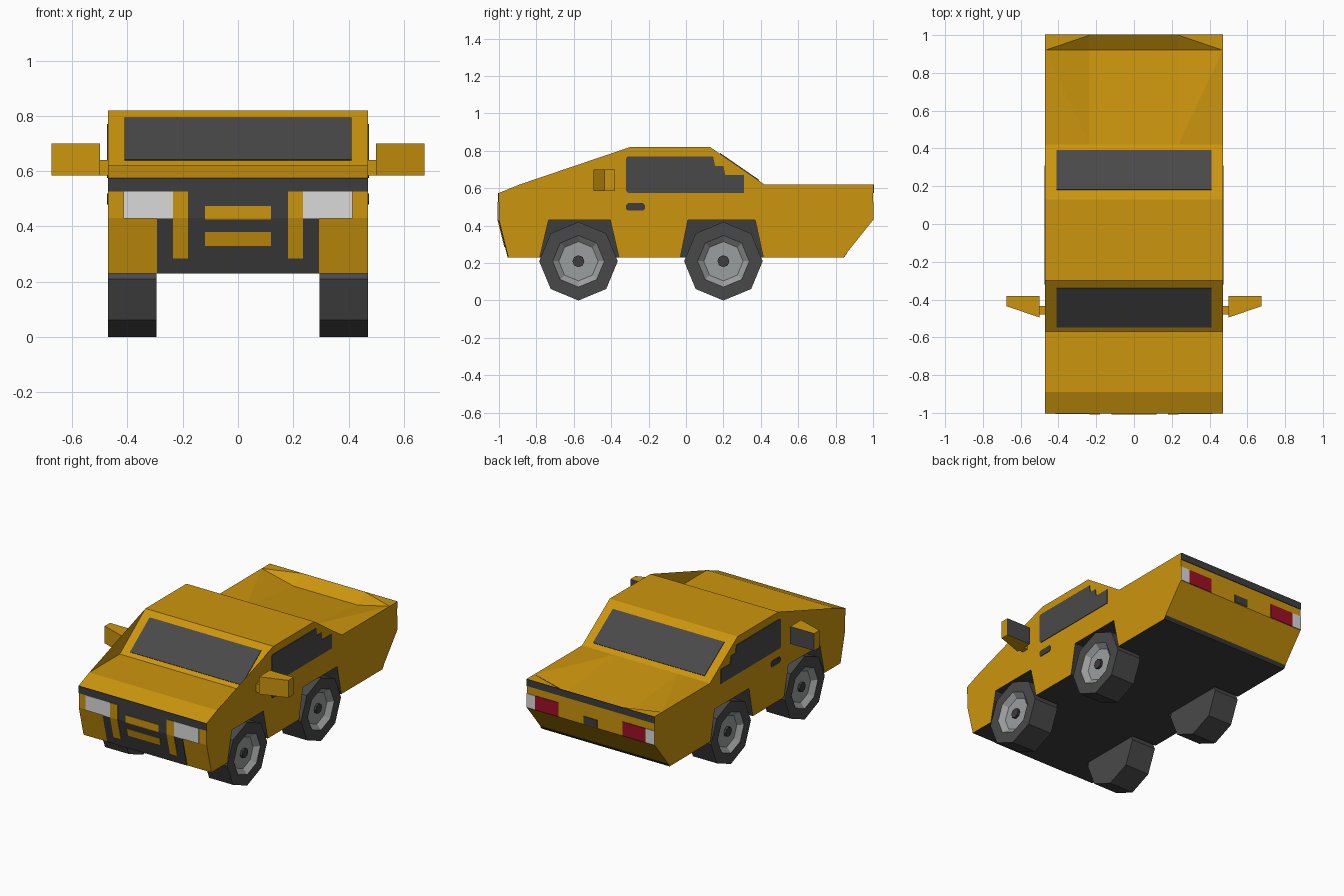
import bpy, bmesh, math
from mathutils import Vector

if "Cube" in bpy.data.objects:
    bpy.data.objects.remove(bpy.data.objects["Cube"])


def mat(name, r, g, b):
    m = bpy.data.materials.new(name)
    m.diffuse_color = (r, g, b, 1)
    m.use_nodes = True
    m.node_tree.nodes["Principled BSDF"].inputs["Base Color"].default_value = m.diffuse_color
    return m


PAINT = mat("gold paint", 0.60, 0.30, 0.004)
TRIM = mat("dark trim", 0.047, 0.047, 0.047)
GLASS = mat("dark glass", 0.066, 0.066, 0.066)
RIM = mat("grey rim", 0.33, 0.345, 0.345)
LAMP = mat("white lamp", 0.70, 0.70, 0.70)
RED = mat("red lamp", 0.34, 0.005, 0.02)


def finish(name, bm, mats):
    bmesh.ops.recalc_face_normals(bm, faces=bm.faces)
    me = bpy.data.meshes.new(name)
    bm.to_mesh(me)
    bm.free()
    for m in mats:
        me.materials.append(m)
    ob = bpy.data.objects.new(name, me)
    bpy.context.collection.objects.link(ob)
    return ob


def loft(name, loops, mats, index=None):
    """Closed solid through equal loops; index = start cap, bands, end cap."""
    bm = bmesh.new()
    index = index or [0] * (len(loops) + 1)
    rings = [[bm.verts.new(p) for p in lp] for lp in loops]
    bm.faces.new(rings[0]).material_index = index[0]
    for k in range(len(rings) - 1):
        a, b = rings[k], rings[k + 1]
        for i in range(len(a)):
            j = (i + 1) % len(a)
            bm.faces.new((a[i], a[j], b[j], b[i])).material_index = index[k + 1]
    bm.faces.new(rings[-1]).material_index = index[-1]
    return finish(name, bm, mats)


def plate(name, pts, out, m, thick=0.004):
    d = Vector(out).normalized() * thick
    return loft(name, [pts, [Vector(p) + d for p in pts]], [m])


# Body: side profile (y, z) swept over four columns, bed dips between the inner ones
profile = [(-1, .43), (-1, .575), (-.89, .62), (-.57, .62), (-.30, .82), (.13, .82),
           (.42, .62), (.92, .62), (1, .62), (1, .43), (.84, .23), (-.95, .23)]
bm = bmesh.new()
cols = []
for x in (-.47, -.235, .235, .47):
    cols.append([bm.verts.new((x, y, .565 if y == .92 and abs(x) < .3 else z))
                 for y, z in profile])
n = len(profile)
for a, b in zip(cols, cols[1:]):
    for i in range(n):
        bm.faces.new((a[i], a[(i + 1) % n], b[(i + 1) % n], b[i]))
bm.faces.new(cols[0])
bm.faces.new(cols[-1])
bmesh.ops.triangulate(bm, faces=bm.faces)
body = finish("body", bm, [PAINT, TRIM])

# Wheel arches cut into the sides
arches = [[(-.805, .13), (-.735, .43), (-.405, .43), (-.335, .13)],
          [(-.05, .13), (.01, .43), (.37, .43), (.435, .13)]]
for s in (-1, 1):
    for arch in arches:
        cutter = loft("arch_cutter", [[(s * x, y, z) for y, z in arch] for x in (.29, .6)], [TRIM])
        cutter.hide_render = True
        mod = body.modifiers.new("arch", 'BOOLEAN')
        mod.operation, mod.solver, mod.object = 'DIFFERENCE', 'EXACT', cutter
        bpy.context.view_layer.objects.active = body
        bpy.ops.object.modifier_apply(modifier=mod.name)
        bpy.data.objects.remove(cutter)

# Dark underside and arch linings
for f in body.data.polygons:
    c, nr = f.center, f.normal
    lining = c.z < .44 and -.9 < c.y < .8 and (abs(nr.y) > .9 or abs(c.x) < .4 and abs(nr.x) > .9)
    f.material_index = 1 if nr.z < -.9 or lining else 0


# Plates that follow the bent front (side -1) or rear (side 1) surface
def end_y(z, side):
    low = max(0, .43 - z) / .2
    return -1 + .05 * low if side < 0 else 1 - .16 * low


def end_plate(name, side, x0, x1, z0, z1, m, thick=.004):
    cuts = [z0, .43, z1] if z0 < .43 < z1 else [z0, z1]
    for a, b in zip(cuts, cuts[1:]):
        pts = [(x, end_y(z, side), z) for x, z in ((x0, a), (x1, a), (x1, b), (x0, b))]
        plate(name, pts, (0, side, 0), m, thick)


# Front: grille, headlights and bars
end_plate("front_band", -1, -.47, .47, .527, .575, TRIM)
end_plate("grille_upper", -1, -.235, .235, .43, .527, TRIM)
end_plate("grille_lower", -1, -.293, .293, .23, .43, TRIM)
for s in (-1, 1):
    end_plate("headlight", -1, s * .235, s * .415, .428, .527, LAMP, .006)
    end_plate("upright_bar", -1, s * .18, s * .235, .285, .527, PAINT, .008)
for z in (.33, .425):
    end_plate("grille_bar", -1, -.12, .12, z, z + .05, PAINT, .008)

# Rear: band, lamps, latch and bumper edge
end_plate("rear_band", 1, -.47, .47, .575, .62, TRIM)
end_plate("tailgate_latch", 1, -.05, .05, .435, .485, TRIM)
end_plate("rear_lower_edge", 1, -.47, .47, .23, .25, TRIM)
for s in (-1, 1):
    end_plate("tail_lamp", 1, s * .235, s * .405, .432, .525, RED)
    end_plate("reverse_lamp", 1, s * .405, s * .47, .432, .525, LAMP)

# Windscreen and rear window on the sloped cab faces
for name, y0, y1, foot, roof in (("windscreen", -.545, -.34, -.57, -.30),
                                 ("rear_window", .39, .18, .42, .13)):
    pts = [(x, y, .62 + .2 * (y - foot) / (roof - foot))
           for x, y in ((-.41, y0), (.41, y0), (.41, y1), (-.41, y1))]
    plate(name, pts, (0, .2 * (-1 if foot < 0 else 1), .28), GLASS)

# Side windows, door handles, mirrors
window = [(-.32, .585), (-.31, .575), (.31, .575), (.31, .67), (.21, .67), (.20, .72),
          (.155, .72), (.145, .77), (-.31, .77), (-.32, .76)]
handle = [(-.32, .49), (-.31, .48), (-.23, .48), (-.22, .49), (-.22, .51), (-.23, .52),
          (-.31, .52), (-.32, .51)]
for s in (-1, 1):
    for name, shape, m in (("side_window", window, GLASS), ("door_handle", handle, TRIM)):
        plate(name, [(s * .47, y, z) for y, z in shape], (s, 0, 0), m)
    loft("mirror_stem", [[(s * x, y, z) for y, z in
                          ((-.48, .585), (-.435, .585), (-.435, .64), (-.48, .64))]
                         for x in (.465, .51)], [PAINT])
    shell = [[(s * x, y, z) for x, z in ((.5, .585), (.675, .585), (.675, .70), (.5, .70))]
             for y in (-.495, -.38)]
    shell[0] = [(x, -.495 if abs(x) < .6 else -.435, z) for x, y, z in shell[0]]
    loft("mirror", shell, [PAINT, GLASS], [0, 0, 1])


# Wheels: eight-sided tyres with dished rims
def ring(x, y, r):
    return [(x, y + r * math.cos(i * math.pi / 4), .21 + r * math.sin(i * math.pi / 4))
            for i in range(8)]


for s in (-1, 1):
    for y in (-.575, .20):
        loft("wheel", [ring(s * x, y, r) for x, r in ((.295, .21), (.47, .21), (.47, .138), (.44, .105))],
             [GLASS, RIM], [0, 0, 0, 1, 1])
        loft("hub_cap", [ring(s * x, y, .032) for x in (.435, .455)], [TRIM])
